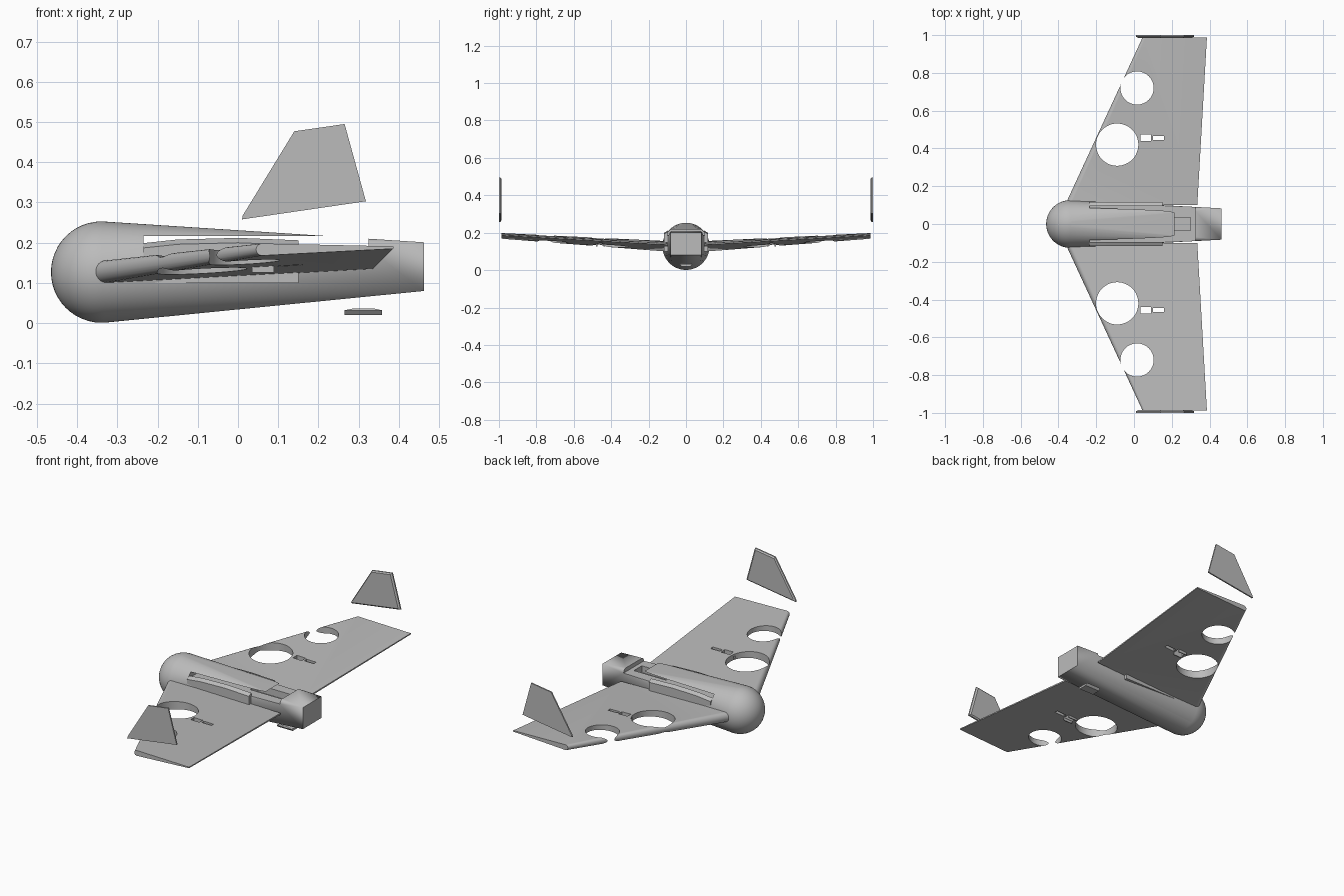
import bpy, bmesh, math
from mathutils import Vector, Matrix

cube = bpy.data.objects.get("Cube")
if cube:
    bpy.data.objects.remove(cube, do_unlink=True)

grey = bpy.data.materials.new("plain grey")
grey.use_nodes = True
COLOUR = (0.5, 0.5, 0.5, 1)
grey.diffuse_color = COLOUR
grey.node_tree.nodes["Principled BSDF"].inputs["Base Color"].default_value = COLOUR


def to_object(name, bm):
    mesh = bpy.data.meshes.new(name)
    bmesh.ops.recalc_face_normals(bm, faces=bm.faces)
    bm.to_mesh(mesh)
    bm.free()
    mesh.materials.append(grey)
    ob = bpy.data.objects.new(name, mesh)
    bpy.context.collection.objects.link(ob)
    return ob


def hull(name, points):
    bm = bmesh.new()
    for p in points:
        bm.verts.new(p)
    res = bmesh.ops.convex_hull(bm, input=bm.verts)
    loose = [g for g in res["geom_interior"] + res["geom_unused"] if isinstance(g, bmesh.types.BMVert)]
    bmesh.ops.delete(bm, geom=list(set(loose)), context="VERTS")
    bmesh.ops.dissolve_limit(bm, angle_limit=0.01, verts=bm.verts, edges=bm.edges)
    return to_object(name, bm)


def corners(x0, x1, y0, y1, z0, z1):
    return [(x, y, z) for x in (x0, x1) for y in (y0, y1) for z in (z0, z1)]


def box(name, *bounds):
    return hull(name, corners(*bounds))


def drum(name, x, y, radius):
    bm = bmesh.new()
    bmesh.ops.create_cone(bm, cap_ends=True, segments=48, radius1=radius, radius2=radius,
                          depth=0.6, matrix=Matrix.Translation((x, y, 0.15)))
    return to_object(name, bm)


def cut(ob, cutters):
    for c in cutters:
        c.hide_render = True
        mod = ob.modifiers.new("cut", "BOOLEAN")
        mod.operation, mod.solver, mod.object = "DIFFERENCE", "EXACT", c
    bpy.context.view_layer.update()
    graph = bpy.context.evaluated_depsgraph_get()
    mesh = bpy.data.meshes.new_from_object(ob.evaluated_get(graph))
    ob.modifiers.clear()
    ob.data = mesh
    for c in cutters:
        bpy.data.objects.remove(c, do_unlink=True)


def smooth(ob):
    bpy.ops.object.select_all(action="DESELECT")
    ob.select_set(True)
    bpy.context.view_layer.objects.active = ob
    bpy.ops.object.shade_smooth_by_angle(angle=math.radians(30))


# Fuselage: round nose stretched to a square tail, with an open bay under the canopy
bm = bmesh.new()
bmesh.ops.create_uvsphere(bm, u_segments=48, v_segments=24, radius=0.126,
                          matrix=Matrix.Translation((-0.339, 0, 0.127)))
nose = [v.co.copy() for v in bm.verts]
bm.free()
fuselage = hull("fuselage", nose + corners(0.40, 0.462, -0.083, 0.083, 0.08, 0.201))
cut(fuselage, [box("bay_cutter", -0.235, 0.325, -0.2, 0.2, 0.188, 0.217),
               box("deck_cutter", 0.235, 0.325, -0.2, 0.2, 0.2, 0.3),
               box("pocket_cutter", 0.1, 0.3, -0.035, 0.035, 0.15, 0.2)])
smooth(fuselage)

# Skid hanging below the tail
hull("tail_skid", [(x, y, z) for x, y, z in
                   ((0.265, 0.025, 0.02), (0.358, 0.025, 0.02), (0.265, 0.035, 0.032),
                    (0.358, 0.035, 0.032), (0.29, 0.03, 0.037), (0.335, 0.03, 0.037))
                   for y in (y, -y)])

# Wing section: round leading edge, thin trailing edge
def section(y, lead_x, lead_z, radius, trail_x, trail_z, trail_half):
    pts = [(lead_x + radius * math.cos(a), y, lead_z + radius * math.sin(a))
           for a in (math.pi * (0.5 + i / 12) for i in range(13))]
    return pts + [(trail_x, y, trail_z + trail_half), (trail_x, y, trail_z - trail_half)]


FIN = ((0.01, 0.258), (0.012, 0.268), (0.14, 0.477), (0.265, 0.495), (0.318, 0.303))

for side, s in (("left", 1), ("right", -1)):
    wing = hull(side + "_wing",
                section(s * 0.1, -0.337, 0.127, 0.028, 0.335, 0.139, 0.004)
                + section(s * 0.987, 0.06, 0.183, 0.015, 0.386, 0.188, 0.003))
    # Two rotor openings and the wiring slots
    cut(wing, [drum("rotor_cutter", -0.089, s * 0.42, 0.112),
               drum("rotor_cutter", 0.016, s * 0.72, 0.088),
               box("slot_cutter", 0.035, 0.09, s * 0.44, s * 0.473, 0, 0.3),
               box("slot_cutter", 0.1, 0.16, s * 0.446, s * 0.466, 0, 0.3),
               box("wire_cutter", 0.0, 0.12, s * 0.45, s * 0.462, 0.143, 0.157)])
    smooth(wing)

    # Lips around the slot on the underside
    for y in (0.434, 0.474):
        box(side + "_slot_lip", 0.035, 0.09, s * y, s * (y + 0.006), 0.126, 0.15)

    # Wing saddle along the bay
    hull(side + "_saddle", [(x, s * y, z) for x, top in ((-0.235, 0.199), (-0.15, 0.208), (0.0, 0.212), (0.15, 0.206))
                            for y, z in ((0.096, 0.1), (0.117, 0.1), (0.117, top - 0.012), (0.096, top))])

    # Upright fin above the wing tip, bevelled on its inner face
    centre = Vector((0.17, 0.38))
    outer = [(x, s * 1.0, z) for x, z in FIN] + [(x, s * 0.992, z) for x, z in FIN]
    inset = [centre.lerp(Vector(p), 0.93) for p in FIN]
    hull(side + "_fin", outer + [(p.x, s * 0.986, p.y) for p in inset])
